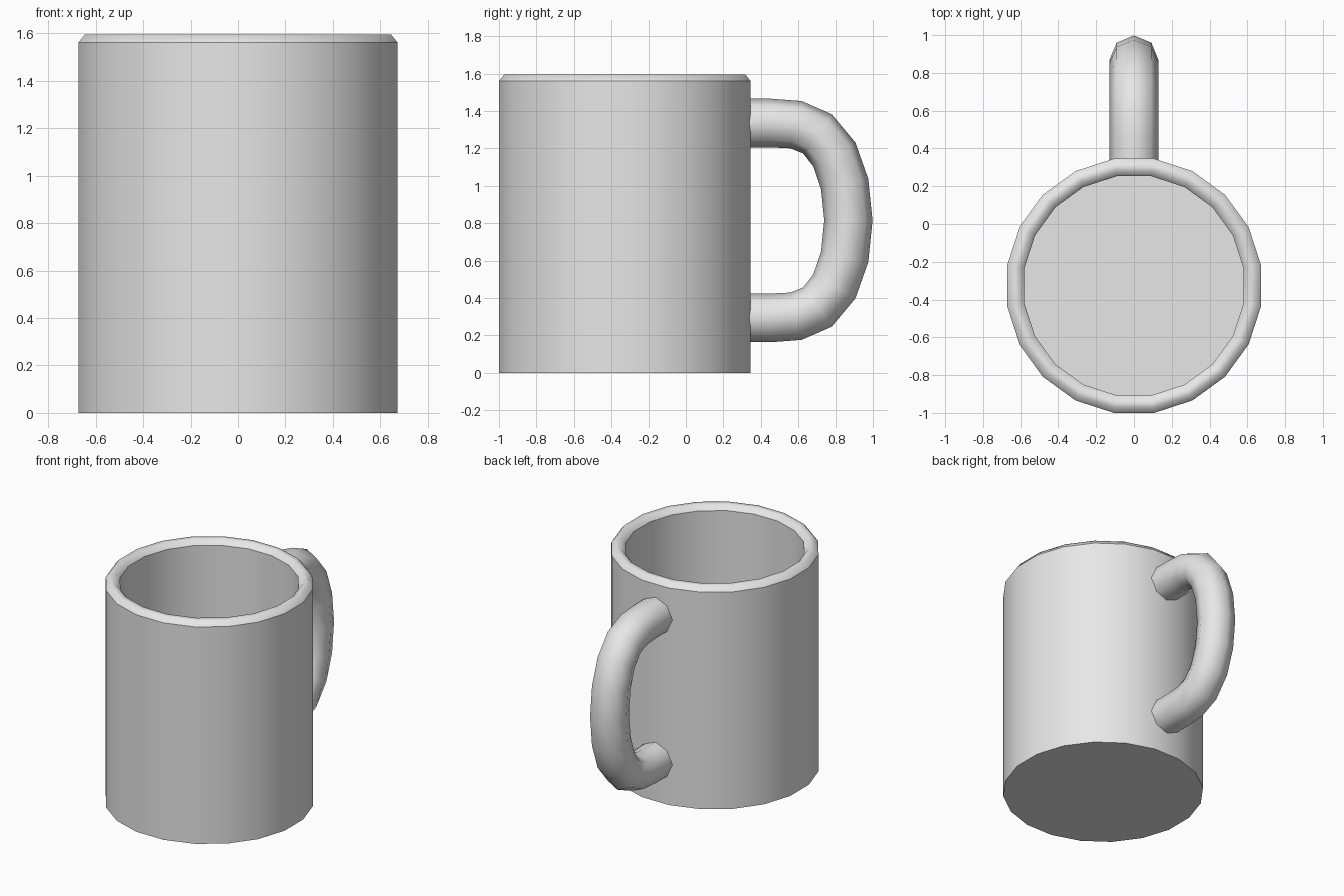
import bpy, bmesh
from math import sin, cos, pi
from mathutils import Vector

if "Cube" in bpy.data.objects:
    bpy.data.objects.remove(bpy.data.objects["Cube"], do_unlink=True)

GREY = (0.8, 0.8, 0.8, 1.0)
ceramic = bpy.data.materials.new("grey_ceramic")
ceramic.use_nodes = True
ceramic.diffuse_color = GREY
ceramic.node_tree.nodes["Principled BSDF"].inputs["Base Color"].default_value = GREY


def skin(name, rings, creases=()):
    """Join closed rings of points into a capped smooth surface; creased rings stay sharp."""
    bm = bmesh.new()
    loops = [[bm.verts.new(p) for p in ring] for ring in rings]
    n = len(loops[0])
    for a, b in zip(loops, loops[1:]):
        for i in range(n):
            j = (i + 1) % n
            bm.faces.new((a[i], a[j], b[j], b[i]))
    bm.faces.new(loops[0][::-1])
    bm.faces.new(loops[-1])
    bmesh.ops.recalc_face_normals(bm, faces=bm.faces)
    for f in bm.faces:
        f.smooth = True
    for k in creases:
        for i in range(n):
            bm.edges.get((loops[k][i], loops[k][(i + 1) % n])).smooth = False
    mesh = bpy.data.meshes.new(name)
    bm.to_mesh(mesh)
    bm.free()
    mesh.materials.append(ceramic)
    obj = bpy.data.objects.new(name, mesh)
    bpy.context.collection.objects.link(obj)
    return obj


# Cup: 20-sided lathe, from the base up the outside, over the rim, down to the floor
SIDES, CENTRE_Y = 20, -0.327
flat = cos(pi / SIDES)
profile = [(0.673, 0), (0.673, 1.56), (0.645, 1.595),
           (0.608, 1.595), (0.58, 1.56), (0.58, 0.09)]
cup_rings = []
for apothem, z in profile:
    r = apothem / flat
    angles = [2 * pi * (i + 0.5) / SIDES for i in range(SIDES)]
    cup_rings.append([(r * cos(a), CENTRE_Y + r * sin(a), z) for a in angles])
skin("cup", cup_rings, creases=(0, 1, 4, 5))

# Handle: octagonal tube along a path mirrored about its middle height
MID_Z, RADIUS = 0.815, 0.13
upper = [(0.31, 1.336), (0.45, 1.336), (0.588, 1.327), (0.703, 1.278),
         (0.793, 1.168), (0.848, 1.01), (0.868, MID_Z)]
path = upper + [(y, 2 * MID_Z - z) for y, z in upper[-2::-1]]
path = [Vector((0, y, z)) for y, z in path]
handle_rings = []
for i, p in enumerate(path):
    before, after = path[max(i - 1, 0)], path[min(i + 1, len(path) - 1)]
    tangent = ((p - before).normalized() + (after - p).normalized()).normalized()
    side = Vector((1, 0, 0))
    normal = side.cross(tangent)
    handle_rings.append([p + RADIUS * (side * cos(k * pi / 4) + normal * sin(k * pi / 4))
                         for k in range(8)])
skin("handle", handle_rings, creases=(0, len(path) - 1))
